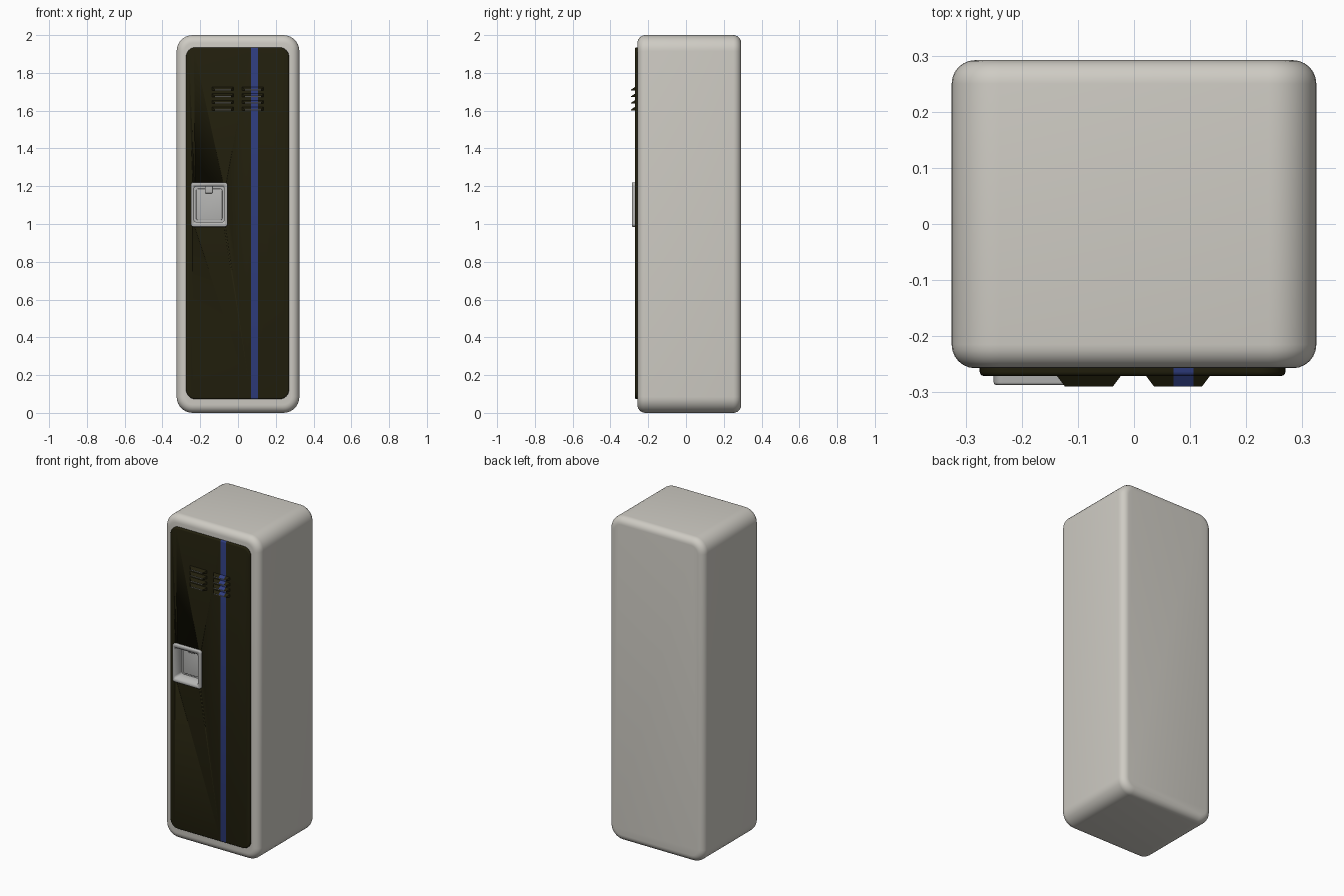
import bpy, bmesh, math

if "Cube" in bpy.data.objects:
    bpy.data.objects.remove(bpy.data.objects["Cube"], do_unlink=True)


def material(name, rgb):
    m = bpy.data.materials.new(name)
    m.use_nodes = True
    m.diffuse_color = (*rgb, 1)
    bsdf = m.node_tree.nodes["Principled BSDF"]
    bsdf.inputs["Base Color"].default_value = (*rgb, 1)
    bsdf.inputs["Roughness"].default_value = 0.6
    return m


SHELL = material("warm white", (0.62, 0.60, 0.55))
DARK = material("dark olive", (0.016, 0.014, 0.004))
BLUE = material("stripe blue", (0.028, 0.046, 0.21))
GREY = material("handle grey", (0.47, 0.47, 0.46))

STRIPE = (0.07, 0.106)


def finish(name, bm, mats, smooth=True):
    bmesh.ops.recalc_face_normals(bm, faces=bm.faces)
    me = bpy.data.meshes.new(name)
    bm.to_mesh(me)
    bm.free()
    for m in mats:
        me.materials.append(m)
    ob = bpy.data.objects.new(name, me)
    bpy.context.collection.objects.link(ob)
    if smooth:
        activate(ob)
        bpy.ops.object.shade_smooth_by_angle(angle=math.radians(35))
    return ob


def activate(ob):
    bpy.ops.object.select_all(action='DESELECT')
    ob.select_set(True)
    bpy.context.view_layer.objects.active = ob


def rounded_prism(x0, x1, z0, z1, front, back, r, bevel=0, both=False):
    """Rounded rectangle in x-z, extruded in y, with softened rims."""
    bm = bmesh.new()
    steps = 8
    pts = []
    corners = ((x1 - r, z1 - r), (x0 + r, z1 - r), (x0 + r, z0 + r), (x1 - r, z0 + r))
    for q, (cx, cz) in enumerate(corners):
        for i in range(steps + 1):
            a = math.pi / 2 * (q + i / steps)
            pts.append(bm.verts.new((cx + r * math.cos(a), front, cz + r * math.sin(a))))
    face = bm.faces.new(pts)
    out = bmesh.ops.extrude_face_region(bm, geom=[face], use_keep_orig=True)
    for v in out["geom"]:
        if isinstance(v, bmesh.types.BMVert):
            v.co.y = back
    bmesh.ops.recalc_face_normals(bm, faces=bm.faces)
    if bevel:
        rims = (front, back) if both else (front,)
        edges = [e for e in bm.edges
                 if any(all(abs(v.co.y - y) < 1e-5 for v in e.verts) for y in rims)]
        bmesh.ops.bevel(bm, geom=edges, offset=bevel, segments=6 if both else 3,
                        profile=0.5, affect='EDGES')
    return bm


def paint_stripe(bm, base=0, stripe=1):
    """Slice at the stripe borders and colour the faces between them."""
    for x in STRIPE:
        bmesh.ops.bisect_plane(bm, geom=bm.verts[:] + bm.edges[:] + bm.faces[:],
                               plane_co=(x, 0, 0), plane_no=(1, 0, 0))
    for f in bm.faces:
        x = f.calc_center_median().x
        if f.material_index == base and STRIPE[0] < x < STRIPE[1]:
            f.material_index = stripe


def cut(ob, cutter):
    mod = ob.modifiers.new("recess", 'BOOLEAN')
    mod.operation = 'DIFFERENCE'
    mod.solver = 'EXACT'
    mod.object = cutter
    activate(ob)
    bpy.ops.object.modifier_apply(modifier=mod.name)


# Cabinet shell
cabinet = finish("cabinet_body",
                 rounded_prism(-0.325, 0.325, 0, 2, -0.257, 0.292, 0.085, 0.042, True),
                 [SHELL])

# Door with painted stripe
bm = rounded_prism(-0.275, 0.27, 0.073, 1.935, -0.271, -0.24, 0.05, 0.008)
paint_stripe(bm)
door = finish("door", bm, [DARK, BLUE])

# Handle housing with a deep recess
housing = finish("handle_housing",
                 rounded_prism(-0.25, -0.055, 0.985, 1.221, -0.287, -0.18, 0.016, 0.005),
                 [GREY])
pocket = finish("pocket_cutter",
                rounded_prism(-0.233, -0.072, 1.01, 1.199, -0.4, -0.215, 0.014), [GREY])
clearance = finish("clearance_cutter",
                   rounded_prism(-0.241, -0.064, 1.0, 1.208, -0.4, -0.19, 0.014), [SHELL])
cut(housing, pocket)
cut(cabinet, clearance)
cut(door, clearance)
for helper in (pocket, clearance):
    bpy.data.objects.remove(helper, do_unlink=True)

# Pull plate and latch tab inside the recess
finish("recess_plate",
       rounded_prism(-0.222, -0.083, 1.02, 1.187, -0.223, -0.21, 0.012, 0.003), [GREY])
finish("latch_tab",
       rounded_prism(-0.176, -0.135, 1.162, 1.202, -0.235, -0.21, 0.006, 0.003), [GREY])

# Two banks of vent louvers: sloped hoods with pale lips
for side, (x0, x1) in (("right", (-0.141, -0.02)), ("left", (0.018, 0.139))):
    for row in range(4):
        z = 1.728 - row * 0.035
        bm = bmesh.new()
        section = ((-0.266, z, 0), (-0.290, z - 0.016, 0.018),
                   (-0.290, z - 0.021, 0.018), (-0.266, z - 0.021, 0))
        ends = [[bm.verts.new((x + s * inset, y, h)) for y, h, inset in section]
                for x, s in ((x0, 1), (x1, -1))]
        a, b = ends
        bm.faces.new(a)
        bm.faces.new(b[::-1])
        for i in range(4):
            j = (i + 1) % 4
            f = bm.faces.new((a[i], b[i], b[j], a[j]))
            f.material_index = 2 if i in (1, 2) else 0
        paint_stripe(bm)
        finish(f"{side}_louver_{row + 1}", bm, [DARK, BLUE, GREY], smooth=False)
